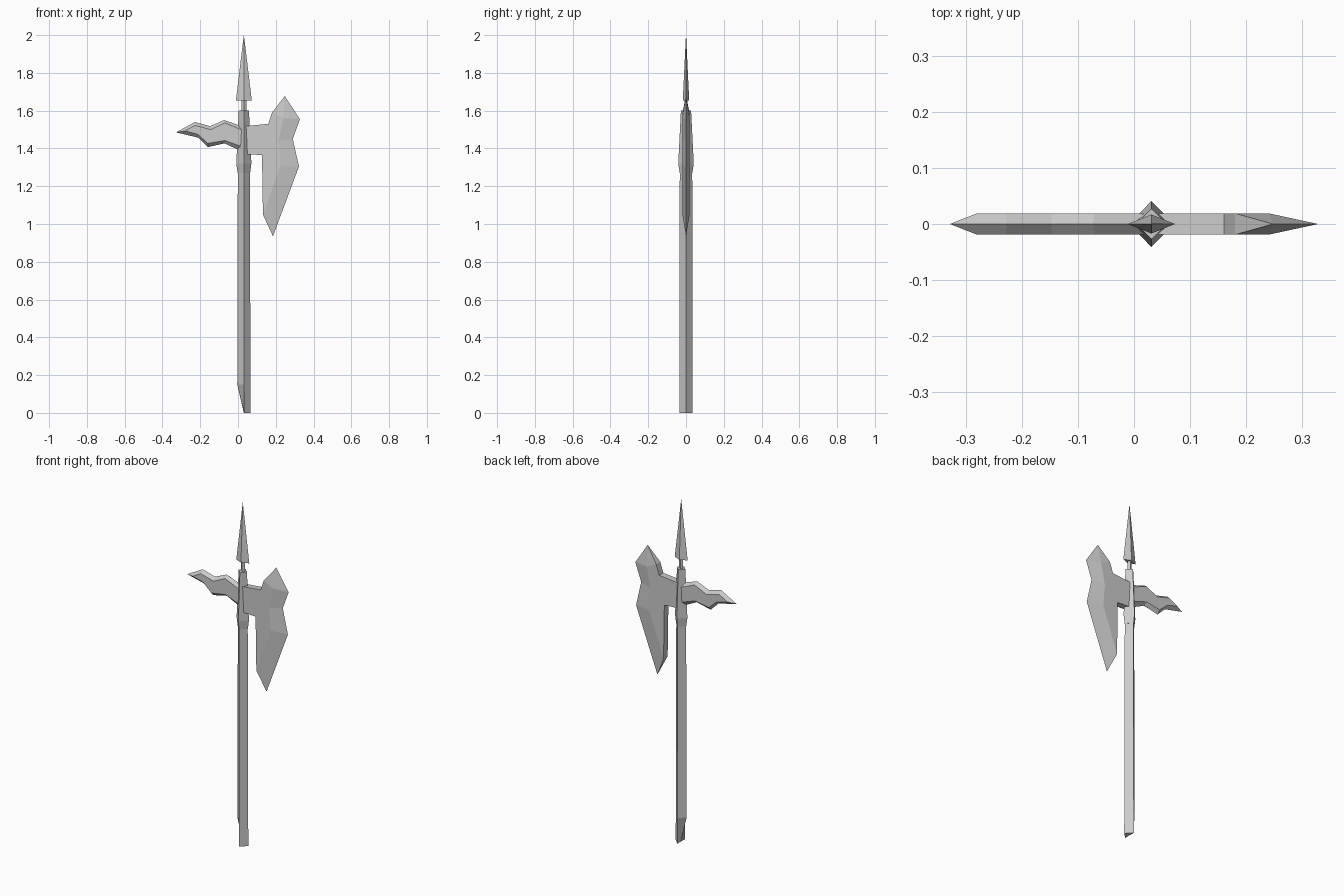
import bpy

if "Cube" in bpy.data.objects:
    bpy.data.objects.remove(bpy.data.objects["Cube"])

metal = bpy.data.materials.new("grey")
metal.diffuse_color = (0.6, 0.6, 0.6, 1)
metal.use_nodes = True
metal.node_tree.nodes["Principled BSDF"].inputs["Base Color"].default_value = metal.diffuse_color
CX = 0.031  # axis of the pole
T = 0.019   # half thickness of the blades


def make(name, verts, faces):
    me = bpy.data.meshes.new(name)
    me.from_pydata(verts, [], faces)
    me.materials.append(metal)
    ob = bpy.data.objects.new(name, me)
    bpy.context.collection.objects.link(ob)
    bpy.context.view_layer.objects.active = ob
    bpy.ops.object.mode_set(mode='EDIT')
    bpy.ops.mesh.select_all(action='SELECT')
    bpy.ops.mesh.normals_make_consistent(inside=False)
    bpy.ops.object.mode_set(mode='OBJECT')
    return ob


def diamond_column(name, rings):
    """Stack of diamond sections: (z, half width x, half width y)."""
    verts, faces = [], []
    for z, rx, ry in rings:
        verts += [(CX - rx, 0, z), (CX, -ry, z), (CX + rx, 0, z), (CX, ry, z)]
    for r in range(len(rings) - 1):
        for i in range(4):
            a, b = r * 4 + i, r * 4 + (i + 1) % 4
            faces.append((a, b, b + 4, a + 4))
    n = len(verts)
    faces += [(3, 2, 1, 0), (n - 4, n - 3, n - 2, n - 1)]
    return make(name, verts, faces)


# pole, with its left corner cut off at the foot
pole = diamond_column("pole", [(0, 0.036, 0.035), (0.15, 0.035, 0.035), (1.28, 0.032, 0.033)])
pole.data.vertices[0].co.x = CX + 0.002

# collar, neck rod and spear point
diamond_column("collar", [(1.27, 0.033, 0.034), (1.32, 0.04, 0.041), (1.6, 0.027, 0.027)])
diamond_column("neck_rod", [(1.59, 0.013, 0.008), (1.67, 0.013, 0.008)])
diamond_column("spear_point", [(1.655, 0.042, 0.017), (2.0, 0.0004, 0.0004)])

# wavy back spike: a central ridge outline and a flat face on each side
ridge = [(-.328, 1.485), (-.228, 1.54), (-.148, 1.518), (-.074, 1.55), (.02, 1.518),
         (.02, 1.383), (-.07, 1.427), (-.16, 1.407), (-.21, 1.457)]
flat = [(-.28, 1.493), (-.228, 1.522), (-.145, 1.5), (-.07, 1.535), (.02, 1.498),
        (.02, 1.41), (-.07, 1.442), (-.16, 1.427), (-.213, 1.475)]
n = len(ridge)
verts = [(x, 0, z) for x, z in ridge]
verts += [(x, s * T, z) for s in (-1, 1) for x, z in flat]
faces = [tuple(range(n, 2 * n)), tuple(range(2 * n, 3 * n))]
for i in range(n):
    j = (i + 1) % n
    faces += [(i, j, n + j, n + i), (i, j, 2 * n + j, 2 * n + i)]
make("back_spike", verts, faces)

# axe blade: flat body on each side, bevelled to a thin cutting edge
body = [(.035, 1.518), (.16, 1.53), (.18, 1.59), (.24, 1.56), (.215, 1.44),
        (.225, 1.31), (.132, 1.05), (.127, 1.365), (.035, 1.37)]
edge = [(.248, 1.677), (.328, 1.555), (.29, 1.45), (.323, 1.305), (.185, .935)]
m = len(body)
verts = [(x, s * T, z) for s in (-1, 1) for x, z in body] + [(x, 0, z) for x, z in edge]
P, E1, E2, E3, B = range(2 * m, 2 * m + 5)
faces = []
for o in (0, m):
    faces += [tuple(range(o, o + m)), (o + 2, P, o + 3), (P, E1, o + 3),
              (o + 3, E1, E2, o + 4), (o + 4, E2, E3, o + 5), (o + 5, E3, B), (o + 5, B, o + 6)]
for i, j in ((0, 1), (1, 2), (6, 7), (7, 8), (8, 0)):
    faces.append((i, j, m + j, m + i))
faces += [(2, P, m + 2), (6, B, m + 6)]
make("axe_blade", verts, faces)
